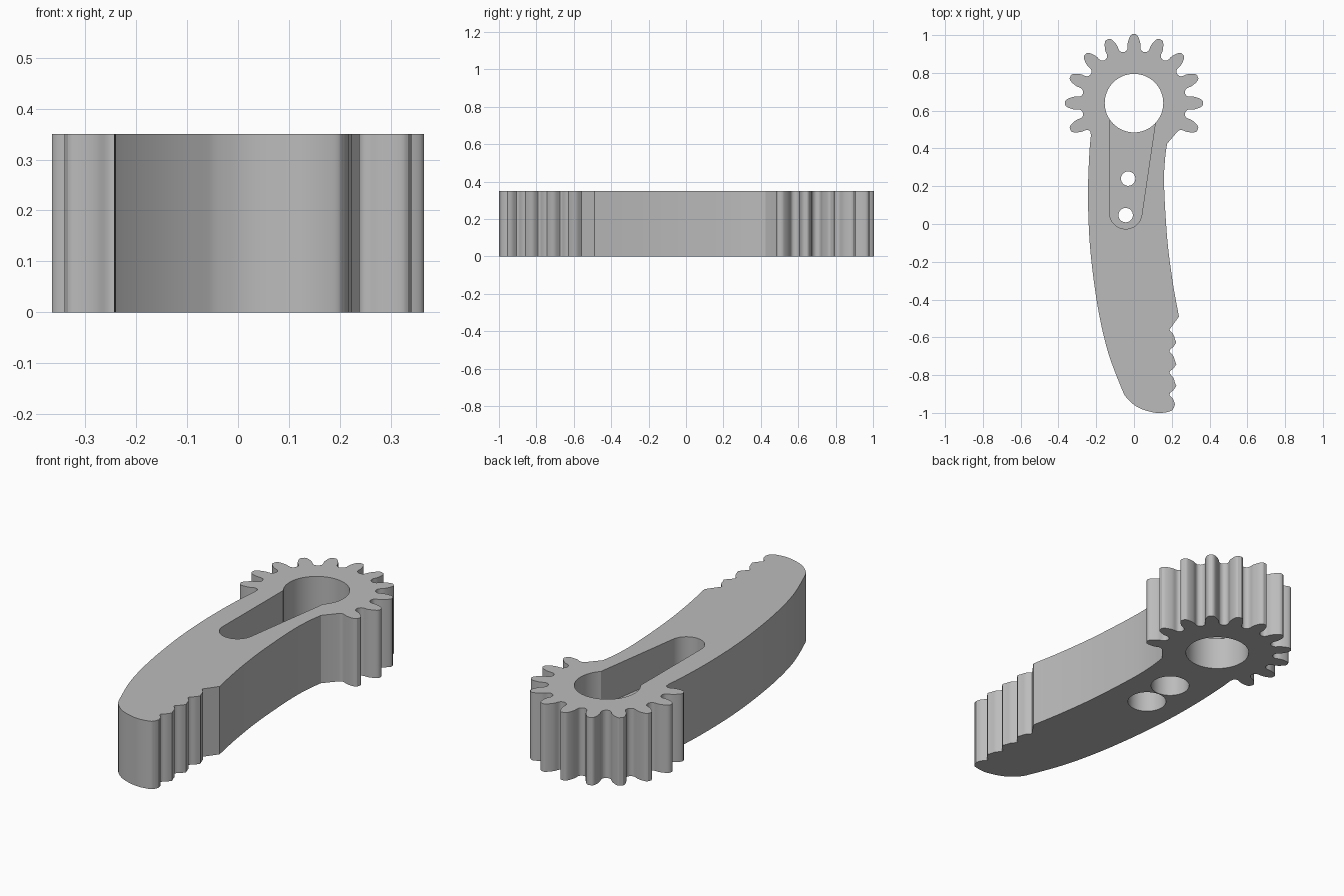
import bpy, bmesh, math
from mathutils import Vector

HEIGHT = 0.35
GEAR = Vector((0, 0.64))
PITCH = math.radians(22.5)

old = bpy.data.objects.get("Cube")
if old:
    bpy.data.objects.remove(old, do_unlink=True)

grey = bpy.data.materials.new("plain grey")
grey.use_nodes = True
grey.diffuse_color = (0.5, 0.5, 0.5, 1)
grey.node_tree.nodes["Principled BSDF"].inputs["Base Color"].default_value = (0.5, 0.5, 0.5, 1)


def smooth(points, steps=6):
    """Catmull-Rom curve through the points."""
    p = [Vector(q) for q in points]
    p = [2 * p[0] - p[1]] + p + [2 * p[-1] - p[-2]]
    out = []
    for a, b, c, d in zip(p, p[1:], p[2:], p[3:]):
        for i in range(steps):
            t = i / steps
            out.append(0.5 * (2 * b + (c - a) * t + (2 * a - 5 * b + 4 * c - d) * t * t
                              + (3 * b - a - 3 * c + d) * t ** 3))
    return out + [p[-2]]


def circle(x, y, r, start=0, end=360, n=48):
    full = end - start == 360
    angles = [math.radians(start + (end - start) * i / n) for i in range(n if full else n + 1)]
    return [Vector((x + r * math.cos(a), y + r * math.sin(a))) for a in angles]


def prism(name, outline, z0, z1):
    bm = bmesh.new()
    face = bm.faces.new([bm.verts.new((p[0], p[1], z0)) for p in outline])
    top = bmesh.ops.extrude_face_region(bm, geom=[face])["geom"]
    bmesh.ops.translate(bm, vec=(0, 0, z1 - z0),
                        verts=[v for v in top if isinstance(v, bmesh.types.BMVert)])
    bmesh.ops.recalc_face_normals(bm, faces=bm.faces)
    mesh = bpy.data.meshes.new(name)
    bm.to_mesh(mesh)
    bm.free()
    ob = bpy.data.objects.new(name, mesh)
    bpy.context.collection.objects.link(ob)
    mesh.materials.append(grey)
    return ob


def gear_tooth(angle):
    """One rounded tooth, counter-clockwise: radius and half width."""
    half = smooth([(0.271, 0.050), (0.279, 0.039), (0.292, 0.034), (0.315, 0.034),
                   (0.34, 0.027), (0.358, 0.018), (0.365, 0.009)], 3)
    side = Vector((-math.sin(angle), math.cos(angle)))
    out = Vector((math.cos(angle), math.sin(angle)))
    return ([GEAR + out * r - side * w for r, w in half]
            + [GEAR + out * r + side * w for r, w in reversed(half)])


# Outline: eleven gear teeth from right to left
outline = []
for i in range(-1, 10):
    outline += gear_tooth(i * PITCH)
# Curved back edge and rounded tip
outline += smooth([(-0.228, 0.47), (-0.236, 0.38), (-0.243, 0.2), (-0.24, 0), (-0.225, -0.2),
                   (-0.19, -0.45), (-0.14, -0.67), (-0.07, -0.86), (-0.035, -0.925),
                   (0.03, -0.975), (0.12, -1.0), (0.19, -0.992), (0.21, -0.975)])
# Scalloped grip
for i in range(4):
    y = -0.955 + i * 0.115
    outline += smooth([(0.217, y), (0.208, y + 0.026), (0.187, y + 0.05)], 4)
    outline += smooth([(0.192, y + 0.062), (0.21, y + 0.077), (0.224, y + 0.098)], 4) if i < 3 else []
# Concave inner edge up to the gear
outline += smooth([(0.238, -0.49), (0.207, -0.32), (0.18, -0.12), (0.165, 0.08),
                   (0.159, 0.24), (0.165, 0.35), (0.175, 0.425)])
finger = prism("gripper_finger", outline, 0, HEIGHT)

# Cutters: axle bore, tapered pocket from above, two stepped screw holes
slot = circle(-0.044, 0.06, 0.086, 180, 354, 32) + [Vector((0.115, 0.55)), Vector((0, 0.64)),
                                                    Vector((-0.127, 0.55))]
cutters = [prism("axle_cutter", circle(0, 0.64, 0.155, n=64), -0.1, 0.5),
           prism("pocket_cutter", slot, 0.17, 0.5)]
for x, y in ((-0.031, 0.24), (-0.044, 0.047)):
    cutters.append(prism("screw_cutter", circle(x, y, 0.038), -0.1, 0.5))
    cutters.append(prism("recess_cutter", circle(x, y, 0.094), -0.1, 0.125))

bpy.ops.object.select_all(action="DESELECT")
bpy.context.view_layer.objects.active = finger
finger.select_set(True)
for cutter in cutters:
    cutter.hide_render = True
    mod = finger.modifiers.new("cut", "BOOLEAN")
    mod.operation = "DIFFERENCE"
    mod.solver = "EXACT"
    mod.object = cutter
    bpy.ops.object.modifier_apply(modifier=mod.name)
    bpy.data.objects.remove(cutter, do_unlink=True)

bpy.ops.object.shade_smooth_by_angle(angle=math.radians(30))
